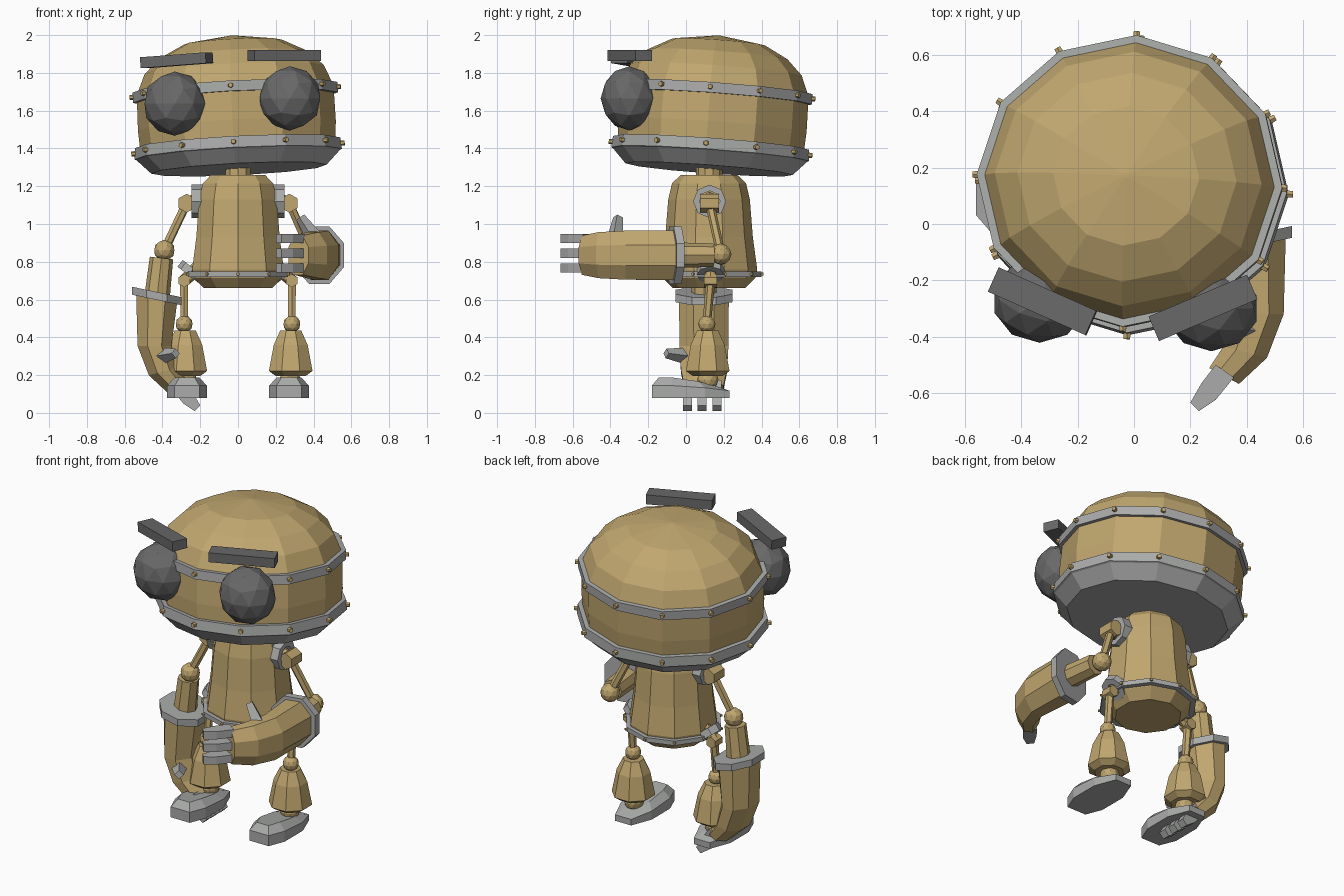
import bpy, bmesh
from math import radians, sin, cos, tau
from mathutils import Matrix, Vector, Euler

cube = bpy.data.objects.get("Cube")
if cube:
    bpy.data.objects.remove(cube)


def material(name, r, g, b):
    m = bpy.data.materials.new(name)
    m.use_nodes = True
    m.diffuse_color = (r, g, b, 1)
    m.node_tree.nodes["Principled BSDF"].inputs["Base Color"].default_value = (r, g, b, 1)
    return m


TAN = material("brass tan", 0.53, 0.385, 0.16)
GREY = material("steel grey", 0.4, 0.41, 0.4)
DARK = material("dark grey", 0.14, 0.14, 0.14)


def finish(name, bm, mat, matrix=None):
    bmesh.ops.recalc_face_normals(bm, faces=bm.faces)
    if matrix:
        bm.transform(matrix)
        if matrix.determinant() < 0:
            bmesh.ops.reverse_faces(bm, faces=bm.faces)
    mesh = bpy.data.meshes.new(name)
    bm.to_mesh(mesh)
    bm.free()
    mesh.materials.append(mat)
    ob = bpy.data.objects.new(name, mesh)
    bpy.context.collection.objects.link(ob)
    return ob


def loft(name, rings, mat, matrix=None, closed=False):
    """Skin a list of point rings; cap the ends, or join them when closed."""
    bm = bmesh.new()
    loops = [[bm.verts.new(p) for p in ring] for ring in rings]
    pairs = list(zip(loops, loops[1:]))
    if closed:
        pairs.append((loops[-1], loops[0]))
    else:
        bm.faces.new(loops[0])
        bm.faces.new(loops[-1])
    n = len(loops[0])
    for a, b in pairs:
        for i in range(n):
            j = (i + 1) % n
            bm.faces.new((a[i], a[j], b[j], b[i]))
    return finish(name, bm, mat, matrix)


def lathe(name, profile, sides, mat, matrix=None, closed=False):
    rings = [[(r * sin(tau * i / sides), -r * cos(tau * i / sides), z)
              for i in range(sides)] for r, z in profile]
    return loft(name, rings, mat, matrix, closed)


def along(p, q):
    """Matrix that puts local z on the line from p to q."""
    d = Vector(q) - Vector(p)
    return Matrix.Translation(p) @ d.to_track_quat("Z", "Y").to_matrix().to_4x4()


def rod(name, p, q, r1, r2, sides, mat):
    length = (Vector(q) - Vector(p)).length
    return lathe(name, [(r1, 0), (r2, length)], sides, mat, along(p, q))


def ball(name, loc, scale, mat):
    bm = bmesh.new()
    bmesh.ops.create_icosphere(bm, subdivisions=2, radius=1)
    return finish(name, bm, mat, Matrix.Translation(loc) @ Matrix.Diagonal((*scale, 1)))


def band(name, r_in, r_out, z0, z1, sides, mat, matrix):
    return lathe(name, [(r_in, z0), (r_out, z0), (r_out, z1), (r_in, z1)],
                 sides, mat, matrix, True)


def rivets(name, radius, z, count, size, matrix):
    for i in range(count):
        a = tau * i / count
        d = Vector((sin(a), -cos(a), 0))
        p = matrix @ (d * (radius - size) + Vector((0, 0, z)))
        q = matrix @ (d * (radius + size) + Vector((0, 0, z)))
        rod(f"{name}_{i + 1}", p, q, size, size * 0.8, 6, TAN)


# Head, tilted slightly and a little shallower than wide; heights start at its lower band
head = Matrix.Translation((0, 0.13, 1.4)) @ Euler(
    (radians(-4), radians(-3), radians(-2.5))).to_matrix().to_4x4() @ Matrix.Diagonal(
    (1, 0.955, 1, 1))
lathe("head_shell", [(0.515, -0.02), (0.525, 0.12), (0.522, 0.31), (0.475, 0.42),
                     (0.39, 0.5), (0.26, 0.565), (0.01, 0.6)], 12, TAN, head)
lathe("head_base", [(0.465, -0.11), (0.54, -0.035), (0.55, -0.03), (0.545, 0.03),
                    (0.51, 0.03)], 12, GREY, head)
band("head_upper_band", 0.51, 0.544, 0.27, 0.325, 12, GREY, head)
rivets("lower_head_rivet", 0.55, 0, 12, 0.016, head)
rivets("upper_head_rivet", 0.544, 0.3, 12, 0.016, head)

# Eyes and brows
for side, eye, brow, yaw, roll in (
        ("left", (0.275, -0.3, 1.665), (0.245, -0.298, 1.892), 23, 0),
        ("right", (-0.335, -0.27, 1.637), (-0.325, -0.275, 1.867), -24, -4)):
    ball(side + "_eye", eye, (0.168, 0.152, 0.17), DARK)
    bm = bmesh.new()
    bmesh.ops.create_cube(bm, size=1)
    finish(side + "_brow", bm, DARK, Matrix.Translation(brow) @ Euler(
        (0, radians(roll), radians(yaw))).to_matrix().to_4x4() @
        Matrix.Diagonal((0.38, 0.095, 0.058, 1)))

# Torso
torso = Matrix.Translation((0, 0.122, 0))
lathe("neck", [(0.07, 1.22), (0.07, 1.34)], 10, TAN, torso)
lathe("torso", [(0.19, 0.66), (0.245, 0.715), (0.255, 0.76), (0.232, 0.93), (0.216, 1.13),
                (0.196, 1.215), (0.15, 1.26)], 10, TAN, torso)
band("waist_band", 0.235, 0.278, 0.72, 0.748, 10, GREY, torso)
rivets("waist_rivet", 0.278, 0.735, 10, 0.01, torso)

# Legs
foot_half = [(0.065, -0.18), (0.105, -0.08), (0.105, 0.1), (0.055, 0.23)]
outline = foot_half + [(-x, y) for x, y in reversed(foot_half)]
for side, s in (("left", 1), ("right", -1)):
    hip = Vector((0.285 * s, 0.13, 0.7))
    knee = Vector((0.285 * s, 0.11, 0.47))
    socket = along((0.235 * s, 0.13, 0.765), hip)
    band(side + "_hip_socket", 0.036, 0.073, 0, 0.045, 8, GREY, socket)
    rod(side + "_hip_pin", (0.2 * s, 0.13, 0.78), hip, 0.038, 0.032, 8, TAN)
    rod(side + "_hip_joint", hip - Vector((0, 0.035, 0)), hip + Vector((0, 0.035, 0)),
        0.035, 0.035, 6, TAN)
    rod(side + "_thigh", hip, knee, 0.025, 0.022, 6, TAN)
    ball(side + "_knee", knee, (0.046,) * 3, TAN)
    shin = Matrix.Translation((0.279 * s, 0.115, 0))
    lathe(side + "_shin", [(0.085, 0.195), (0.125, 0.222), (0.097, 0.36), (0.06, 0.437)],
          8, TAN, shin @ Matrix.Rotation(tau / 16, 4, "Z"))
    ball(side + "_ankle", (0.275 * s, 0.115, 0.175), (0.057,) * 3, TAN)
    # Foot: flat sole, straight sides, narrower sloping top
    rings = [[(x, y, 0.08) for x, y in outline],
             [(x, y, 0.145 - max(0, y) * 0.12) for x, y in outline],
             [(x * 0.62, y * 0.75 - 0.01, 0.187 - max(0, y) * 0.2) for x, y in outline]]
    loft(side + "_foot", rings, GREY, Matrix.Translation((0.27 * s, 0, 0)))


# Arms: local x runs outward, local y down the forearm, local z to the thumb
def forearm_frame(origin, x_axis, y_axis, z_axis):
    m = Matrix((x_axis, y_axis, z_axis)).transposed().to_4x4()
    return Matrix.Translation(origin) @ m


frames = {
    "left": forearm_frame((0.43, -0.055, 0.835), (1, 0, 0), (0, -1, 0), (0, 0, 1)),
    "right": forearm_frame((-0.43, 0.095, 0.62), (-1, 0, 0), (0, 0, -1), (0, -1, 0)),
}


def section(t, s, half_width, half_height, tilt):
    """Eight-sided slice of the forearm, turned by tilt degrees."""
    points = []
    for i in range(8):
        a = tau * (i + 0.5) / 8
        u = half_width * cos(a) * 1.08
        points.append((s + u * cos(radians(tilt)), t + u * sin(radians(tilt)),
                       half_height * sin(a) * 1.08))
    return points


for side, frame in frames.items():
    s = 1 if side == "left" else -1
    shoulder = Vector((0.272 * s, 0.125, 1.11))
    elbow = frame @ Vector((-0.04, -0.24, 0.005))
    # Shoulder socket and joint
    socket = along((0.185 * s, 0.125, 1.12), (0.3 * s, 0.125, 1.12))
    band(side + "_shoulder_socket", 0.055, 0.088, 0, 0.06, 8, GREY, socket)
    rod(side + "_shoulder_pin", (0.17 * s, 0.125, 1.12), shoulder, 0.056, 0.035, 8, TAN)
    rod(side + "_shoulder_joint", shoulder - Vector((0, 0.05, 0)),
        shoulder + Vector((0, 0.05, 0)), 0.05, 0.05, 6, TAN)
    rod(side + "_upper_arm", shoulder, elbow, 0.024, 0.024, 6, TAN)
    ball(side + "_elbow", elbow, (0.056,) * 3, TAN)
    rod(side + "_wrist_tube", frame @ Vector((-0.025, -0.2, 0)), frame @ Vector((0, 0.02, 0)),
        0.062, 0.068, 8, TAN)
    # Bent sleeve with its cuff
    loft(side + "_forearm", [section(0.0, 0, 0.112, 0.132, -12),
                             section(0.265, 0.012, 0.09, 0.13, 0),
                             section(0.4, -0.035, 0.08, 0.122, 15),
                             section(0.485, -0.11, 0.06, 0.104, 28)], TAN, frame)
    loft(side + "_cuff", [section(-0.02, 0, 0.135, 0.152, -12),
                          section(0.022, 0, 0.135, 0.152, -12)], GREY, frame)
    # Fingers and thumb
    finger = [(-0.14, 0.445), (-0.075, 0.49), (-0.14, 0.57), (-0.2, 0.61),
              (-0.23, 0.58), (-0.19, 0.51)]
    for i, v in enumerate((-0.068, 0.01, 0.088)):
        loft(f"{side}_finger_{i + 1}", [[(x, y, v - 0.024) for x, y in finger],
                                        [(x, y, v + 0.024) for x, y in finger]], GREY, frame)
    rod(side + "_thumb", frame @ Vector((-0.025, 0.32, 0.09)),
        frame @ Vector((-0.1, 0.305, 0.2)), 0.045, 0.026, 4, GREY)
